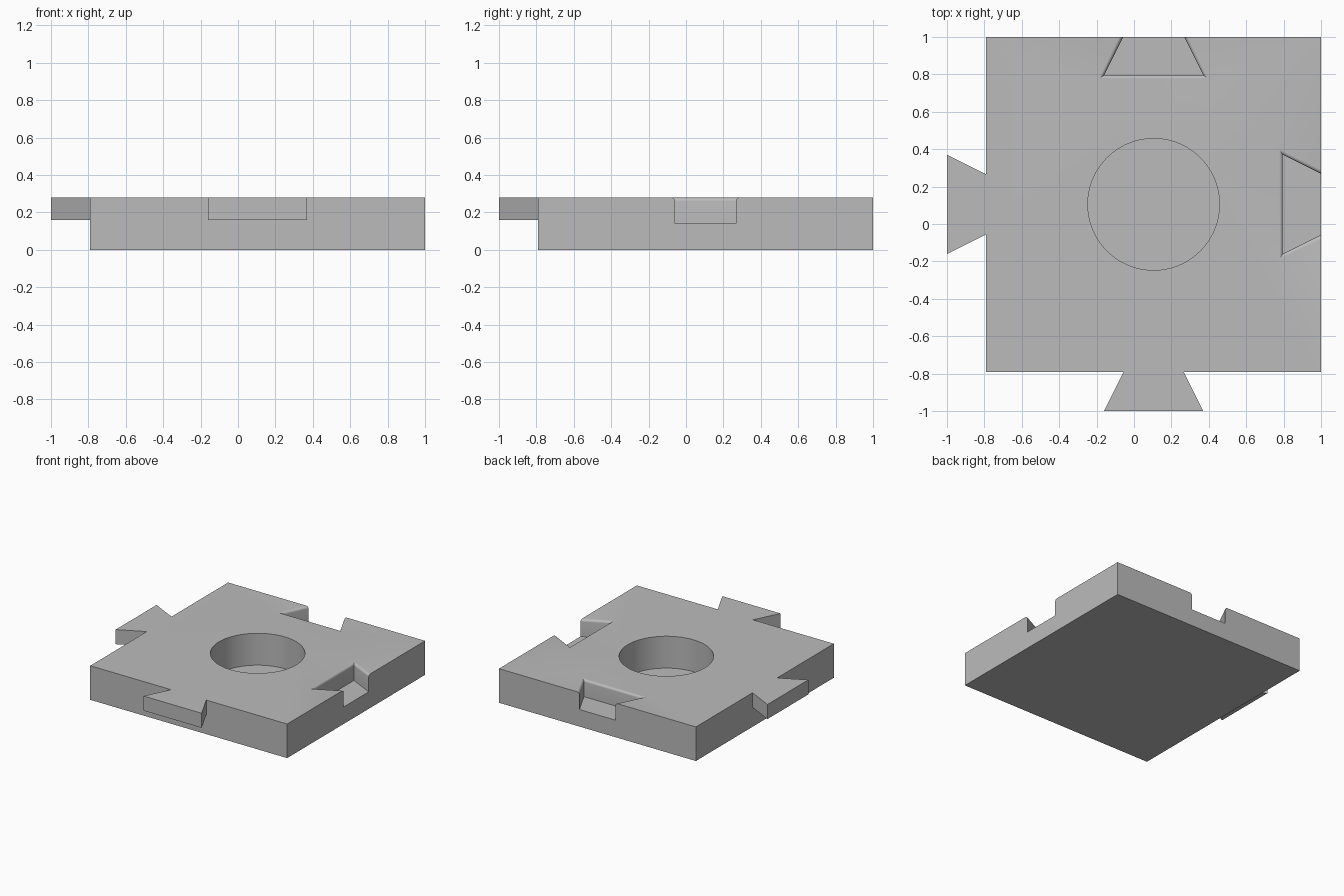
import bpy, bmesh, math
from mathutils import Matrix, Vector

if "Cube" in bpy.data.objects:
    bpy.data.objects.remove(bpy.data.objects["Cube"])

LOW, HIGH, TOP = -0.79, 1.0, 0.28       # square slab limits and thickness
MID = (LOW + HIGH) / 2                  # slab centre in x and y

grey = bpy.data.materials.new("grey")
grey.diffuse_color = (0.5, 0.5, 0.5, 1)
grey.use_nodes = True
grey.node_tree.nodes["Principled BSDF"].inputs["Base Color"].default_value = grey.diffuse_color


def stack(name, rings):
    """Closed solid lofted through rings of equal point count."""
    bm = bmesh.new()
    loops = [[bm.verts.new(p) for p in ring] for ring in rings]
    n = len(loops[0])
    for a, b in zip(loops, loops[1:]):
        for i in range(n):
            j = (i + 1) % n
            bm.faces.new((a[i], a[j], b[j], b[i]))
    bm.faces.new(loops[0][::-1])
    bm.faces.new(loops[-1])
    bmesh.ops.recalc_face_normals(bm, faces=bm.faces[:])
    mesh = bpy.data.meshes.new(name)
    bm.to_mesh(mesh)
    bm.free()
    mesh.materials.append(grey)
    obj = bpy.data.objects.new(name, mesh)
    bpy.context.collection.objects.link(obj)
    return obj


def dovetail(edge, neck, inner, outer, grow=0.0):
    """Trapezoid pointing to -x from x = edge; widens by half its depth."""
    w = lambda d: neck + 0.5 * d + grow * math.sqrt(1.25)
    x0, x1 = edge + inner, edge - outer - grow
    a, b = w(-inner), w(outer + grow)
    return [(x0, MID - a), (x0, MID + a), (x1, MID + b), (x1, MID - b)]


def at(points, z, swap):
    """Place outline at height z, mirrored across the diagonal if swapped."""
    return [Vector((y, x, z) if swap else (x, y, z)) for x, y in points]


def combine(body, tool, operation):
    mod = body.modifiers.new(tool.name, 'BOOLEAN')
    mod.operation, mod.solver, mod.object = operation, 'EXACT', tool
    bpy.context.view_layer.objects.active = body
    bpy.ops.object.modifier_apply(modifier=mod.name)
    bpy.data.objects.remove(tool)


# Square slab
square = [(LOW, LOW), (HIGH, LOW), (HIGH, HIGH), (LOW, HIGH)]
tile = stack("tile", [at(square, z, False) for z in (0, TOP)])

for swap in (False, True):
    # Dovetail tab on the left / front edge
    tab = dovetail(LOW, 0.16, 0.05, 0.21)
    combine(tile, stack("tab", [at(tab, z, swap) for z in (0.16, TOP)]), 'UNION')

    # Dovetail socket on the right / back edge, with rounded upper rim
    r, steps = 0.02, 6
    levels = [(0.14, 0.0)]
    for i in range(steps + 1):
        t = math.pi / 2 * i / steps
        levels.append((TOP - r + r * math.sin(t), r * (1 - math.cos(t))))
    levels.append((TOP + 0.05, r))
    rings = [at(dovetail(HIGH, 0.163, 0.05, 0.205, g), z, swap) for z, g in levels]
    combine(tile, stack("socket_cutter", rings), 'DIFFERENCE')

# Round blind pocket in the middle
circle = [(MID + 0.352 * math.cos(math.tau * i / 72),
           MID + 0.352 * math.sin(math.tau * i / 72)) for i in range(72)]
combine(tile, stack("pocket_cutter", [at(circle, z, False) for z in (0.018, TOP + 0.1)]),
        'DIFFERENCE')

# Smooth shading with sharp edges kept
bpy.ops.object.select_all(action='DESELECT')
tile.select_set(True)
bpy.context.view_layer.objects.active = tile
bpy.ops.object.shade_smooth_by_angle(angle=math.radians(30))
